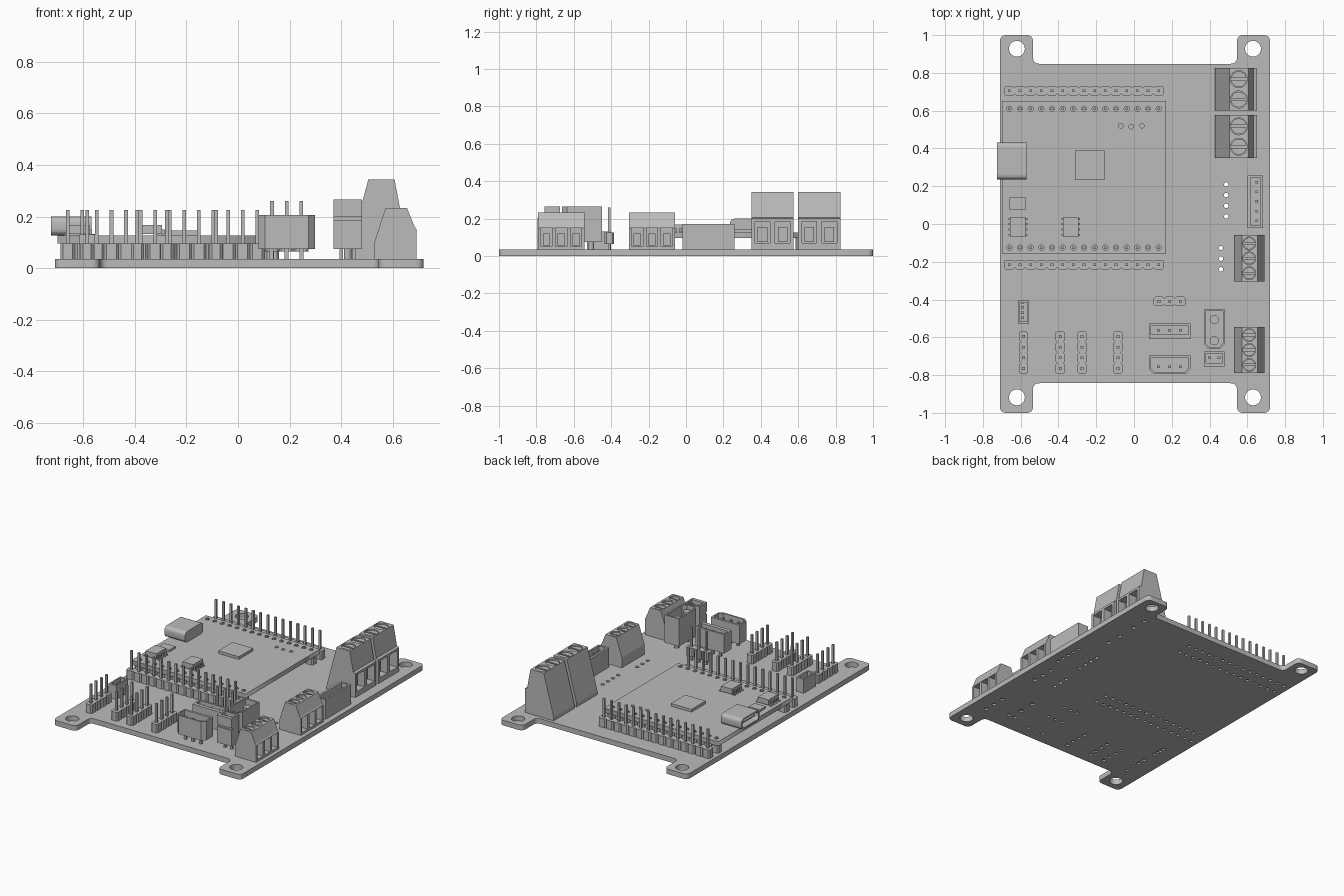
import bpy, bmesh, math
from mathutils import Vector

cube = bpy.data.objects.get("Cube")
if cube:
    bpy.data.objects.remove(cube)

grey = bpy.data.materials.new("plain_grey")
grey.use_nodes = True
grey.diffuse_color = (0.5, 0.5, 0.5, 1)
grey.node_tree.nodes["Principled BSDF"].inputs["Base Color"].default_value = grey.diffuse_color

TOP = 0.035                    # upper face of the main board
DECK0, DECK1 = 0.095, 0.126    # raised module board
PITCH = 0.0565
PIN = 0.007
board_holes, deck_holes = [], []


class Part:
    """Collects simple solids into one mesh object."""
    def __init__(self):
        self.bm = bmesh.new()

    def prism(self, pts, a, b, axis="z"):
        place = {"z": lambda u, v, w: (u, v, w),
                 "y": lambda u, v, w: (u, w, v),
                 "x": lambda u, v, w: (w, u, v)}[axis]
        low, high = [[self.bm.verts.new(place(u, v, w)) for u, v in pts] for w in (a, b)]
        n = len(pts)
        faces = [self.bm.faces.new(low), self.bm.faces.new(high)]
        for i in range(n):
            j = (i + 1) % n
            faces.append(self.bm.faces.new((low[i], low[j], high[j], high[i])))
        bmesh.ops.recalc_face_normals(self.bm, faces=faces)
        return self

    def box(self, x0, x1, y0, y1, z0, z1):
        return self.prism([(x0, y0), (x1, y0), (x1, y1), (x0, y1)], z0, z1)

    def cyl(self, x, y, r, z0, z1, n=24):
        return self.prism(circle(x, y, r, n), z0, z1)

    def pin(self, x, y, z0, z1):
        return self.box(x - PIN, x + PIN, y - PIN, y + PIN, z0, z1)

    def done(self, name, cutter=None):
        mesh = bpy.data.meshes.new(name)
        self.bm.to_mesh(mesh)
        self.bm.free()
        obj = bpy.data.objects.new(name, mesh)
        mesh.materials.append(grey)
        bpy.context.collection.objects.link(obj)
        if cutter:
            tool = cutter.done("cutter")
            tool.hide_render = True
            mod = obj.modifiers.new("cut", "BOOLEAN")
            mod.operation, mod.object, mod.solver = "DIFFERENCE", tool, "EXACT"
            bpy.context.view_layer.objects.active = obj
            bpy.ops.object.modifier_apply(modifier=mod.name)
            bpy.data.objects.remove(tool)
        return obj


def circle(x, y, r, n=24):
    return [(x + r * math.cos(k * math.tau / n), y + r * math.sin(k * math.tau / n)) for k in range(n)]


def chamfered(x0, x1, y0, y1, c):
    return [(x0 + c, y0), (x1 - c, y0), (x1, y0 + c), (x1, y1 - c),
            (x1 - c, y1), (x0 + c, y1), (x0, y1 - c), (x0, y0 + c)]


def rounded(pts, r, steps=6):
    out = []
    for i, p in enumerate(pts):
        p, a, b = Vector(p), Vector(pts[i - 1]), Vector(pts[(i + 1) % len(pts)])
        s, e = p + (a - p).normalized() * r, p + (b - p).normalized() * r
        for k in range(steps + 1):
            t = k / steps
            q = s * (1 - t) ** 2 + p * (2 * t * (1 - t)) * 1.0 + e * t ** 2
            out.append((q.x, q.y))
    return out


def plate(name, loops, z0, z1):
    """Flat sheet with holes, from a filled curve."""
    curve = bpy.data.curves.new(name, "CURVE")
    curve.dimensions, curve.fill_mode, curve.extrude = "2D", "BOTH", (z1 - z0) / 2
    for pts in loops:
        s = curve.splines.new("POLY")
        s.points.add(len(pts) - 1)
        for sp, (x, y) in zip(s.points, pts):
            sp.co = (x, y, 0, 1)
        s.use_cyclic_u = True
    temp = bpy.data.objects.new(name + "_curve", curve)
    bpy.context.collection.objects.link(temp)
    bpy.context.view_layer.update()
    mesh = bpy.data.meshes.new_from_object(temp.evaluated_get(bpy.context.evaluated_depsgraph_get()))
    bpy.data.objects.remove(temp)
    mesh.materials.clear()
    mesh.materials.append(grey)
    obj = bpy.data.objects.new(name, mesh)
    obj.location.z = (z0 + z1) / 2
    bpy.context.collection.objects.link(obj)


def header(name, x, y, n, along="x", z0=TOP, z1=DECK0, top=0.225, holes=board_holes):
    """Pin strip made of chamfered segments."""
    part, h = Part(), PITCH / 2
    for i in range(n):
        px, py = (x + i * PITCH, y) if along == "x" else (x, y + i * PITCH)
        hx, hy = (h, 0.025) if along == "x" else (0.025, h)
        part.prism(chamfered(px - hx, px + hx, py - hy, py + hy, 0.009), z0, z1)
        part.pin(px, py, 0.008, z0).pin(px, py, z1, top)
        board_holes.append((px, py, 0.012))
        if holes is deck_holes:
            deck_holes.append((px, py, 0.014))
    part.done(name)


def terminal(name, profile, y0, y1, n, screw_x, screw_r, z_open, w_open):
    """Screw terminal: profile along y, wire openings on +x, screws on top."""
    part, cut = Part().prism(profile, y0, y1, "y"), Part()
    face, top = max(p[0] for p in profile), max(p[1] for p in profile)
    step = (y1 - y0 - 0.01) / n
    screws = Part()
    for i in range(n):
        y = y0 + 0.005 + step * (i + 0.5)
        cut.box(face - 0.06, face + 0.02, y - w_open / 2, y + w_open / 2, *z_open)
        cut.cyl(screw_x, y, screw_r, top - 0.035, top + 0.02)
        for s in (-1, 1):       # screw head halves around the slot
            half = [(screw_x + 0.92 * screw_r * math.cos(a), y + s * 0.92 * screw_r * math.sin(a))
                    for a in [0.15 + k * (math.pi - 0.3) / 12 for k in range(13)]]
            screws.prism(half, top - 0.034, top - 0.008)
        screws.pin(screw_x, y, 0.008, TOP)
        screws.box(face - 0.058, face - 0.045, y - w_open * 0.32, y + w_open * 0.32,
                   z_open[0] + 0.005, z_open[1] - 0.03)
        board_holes.append((screw_x, y, 0.014))
    part.done(name, cut)
    screws.done(name + "_screws")


def socket(name, outline, inner, z0, z1, floor, pins, pin_top):
    """Open-topped connector shell with contact pins."""
    Part().prism(outline, z0, z1).done(name, Part().prism(inner, floor, z1 + 0.02))
    part = Part()
    for x, y in pins:
        part.pin(x, y, 0.008, z0).pin(x, y, floor, pin_top)
        board_holes.append((x, y, 0.012))
    part.done(name + "_pins")


def rect(x0, x1, y0, y1):
    return [(x0, y0), (x1, y0), (x1, y1), (x0, y1)]


# Pin headers: outer rows, module rows and the four short strips
header("back_header", -0.66, 0.705, 15)
header("front_header", -0.66, -0.215, 15)
for side, y in (("back", 0.61), ("front", -0.125)):
    header("module_header_" + side, -0.66, y, 15, top=DECK1 + 0.008, holes=deck_holes)
for i, x in enumerate((-0.585, -0.39, -0.275, -0.085)):
    header(f"short_header_{i + 1}", x, -0.765, 4, "y")
header("jumper_header", 0.132, -0.41, 3, z0=0.065, z1=0.125, top=0.26)

# Raised module board with its components
deck_holes += [(-0.07, 0.52, 0.012), (-0.015, 0.515, 0.012), (0.042, 0.52, 0.012)]
plate("module_board", [rect(-0.7, 0.17, -0.16, 0.65)] + [circle(x, y, r, 12) for x, y, r in deck_holes],
      DECK0, DECK1)
Part().box(-0.313, -0.157, 0.233, 0.388, DECK1, 0.145).done("processor")
Part().box(-0.66, -0.575, 0.075, 0.14, DECK1, 0.14).done("small_chip")
for i, x in enumerate((-0.615, -0.335)):
    chip = Part().box(x - 0.041, x + 0.041, -0.068, 0.038, DECK1 + 0.006, 0.168)
    for k in range(4):
        y = -0.057 + k * 0.028
        for s in (-1, 1):
            a, b, c = x + s * 0.041, x + s * 0.05, x + s * 0.06
            chip.box(min(a, b), max(a, b), y - 0.005, y + 0.005, DECK1, 0.15)
            chip.box(min(b, c), max(b, c), y - 0.005, y + 0.005, DECK1, 0.132)
    chip.done(f"driver_chip_{i + 1}")

# Cable port
port = rounded([(0.235, DECK1), (0.432, DECK1), (0.432, 0.2), (0.235, 0.2)], 0.03)
bore = rounded([(0.245, DECK1 + 0.01), (0.422, DECK1 + 0.01), (0.422, 0.19), (0.245, 0.19)], 0.025)
Part().prism(port, -0.725, -0.568, "x").done("cable_port", Part().prism(bore, -0.75, -0.6, "x"))
Part().box(-0.71, -0.6, 0.27, 0.397, 0.158, 0.168).done("cable_port_tongue")

# Screw terminals
big = [(0.43, TOP), (0.43, 0.06), (0.505, 0.343), (0.607, 0.343), (0.633, 0.205), (0.65, 0.2), (0.65, TOP)]
for i, y in enumerate((0.35, 0.6)):
    terminal(f"power_terminal_{i + 1}", big, y, y + 0.226, 2, 0.555, 0.045, (0.07, 0.185), 0.08)
small = [(0.53, TOP), (0.53, 0.105), (0.572, 0.233), (0.655, 0.233), (0.685, 0.16), (0.692, 0.15), (0.692, TOP)]
for i, y in enumerate((-0.79, -0.305)):
    terminal(f"signal_terminal_{i + 1}", small, y, y + 0.246, 3, 0.61, 0.034, (0.05, 0.15), 0.06)

# Open connectors
trio = (0.13, 0.188, 0.246)
socket("rear_socket", rect(0.08, 0.298, -0.61, -0.527), rect(0.09, 0.288, -0.585, -0.54),
       0.075, 0.205, 0.1, [(x, -0.562) for x in trio], 0.19)
socket("front_socket", [(0.08, -0.77), (0.105, -0.795), (0.273, -0.795), (0.298, -0.77), (0.298, -0.695), (0.08, -0.695)],
       [(0.09, -0.765), (0.11, -0.785), (0.268, -0.785), (0.288, -0.765), (0.288, -0.71), (0.09, -0.71)],
       0.075, 0.205, 0.1, [(x, -0.755) for x in trio], 0.19)
socket("side_socket", rect(0.602, 0.682, -0.02, 0.258), rect(0.617, 0.67, -0.008, 0.246),
       TOP, 0.17, 0.06, [(0.65, 0.017 + i * 0.051) for i in range(5)], 0.15)
socket("tiny_socket", rect(-0.615, -0.555, -0.53, -0.402), rect(-0.605, -0.565, -0.515, -0.417),
       TOP, 0.13, 0.06, [(-0.59, -0.497 + i * 0.028) for i in range(4)], 0.11)

# Tall battery connector with a two-pin block in front
Part().prism([(0.395, -0.663), (0.455, -0.663), (0.48, -0.635), (0.48, -0.45), (0.37, -0.45), (0.37, -0.635)],
             0.075, 0.265).done("battery_socket", Part().prism(
    [(0.4, -0.653), (0.45, -0.653), (0.47, -0.63), (0.47, -0.46), (0.38, -0.46), (0.38, -0.63)], 0.13, 0.3))
contacts = Part()
for y in (-0.507, -0.618):
    contacts.cyl(0.425, y, 0.024, 0.13, 0.24, 16).cyl(0.425, y, 0.015, 0.008, 0.075, 12)
    board_holes.append((0.425, y, 0.017))
contacts.done("battery_contacts")
Part().box(0.37, 0.48, -0.757, -0.675, 0.075, 0.265).done(
    "balance_block", Part().box(0.36, 0.49, -0.78, -0.745, 0.185, 0.2).box(0.382, 0.468, -0.735, -0.685, 0.215, 0.3))
legs = Part()
for x in (0.4, 0.45):
    legs.pin(x, -0.708, 0.008, 0.075).pin(x, -0.708, 0.215, 0.25)
    board_holes.append((x, -0.708, 0.012))
legs.done("balance_pins")

# Main board with mounting tabs, mounting holes and spare solder holes
board_holes += [(x, y, 0.042) for x in (-0.62, 0.63) for y in (-0.918, 0.928)]
board_holes += [(0.488, 0.04 + i * PITCH, 0.012) for i in range(4)]
board_holes += [(0.46, -0.24 + i * PITCH, 0.012) for i in range(3)]
outline = [(-0.71, -1), (-0.535, -1), (-0.535, -0.843), (0.545, -0.843), (0.545, -1), (0.72, -1),
           (0.72, 1), (0.545, 1), (0.545, 0.848), (-0.535, 0.848), (-0.535, 1), (-0.71, 1)]
plate("main_board", [rounded(outline, 0.035)] +
      [circle(x, y, r, 32 if r > 0.03 else 12) for x, y, r in board_holes], 0, TOP)
